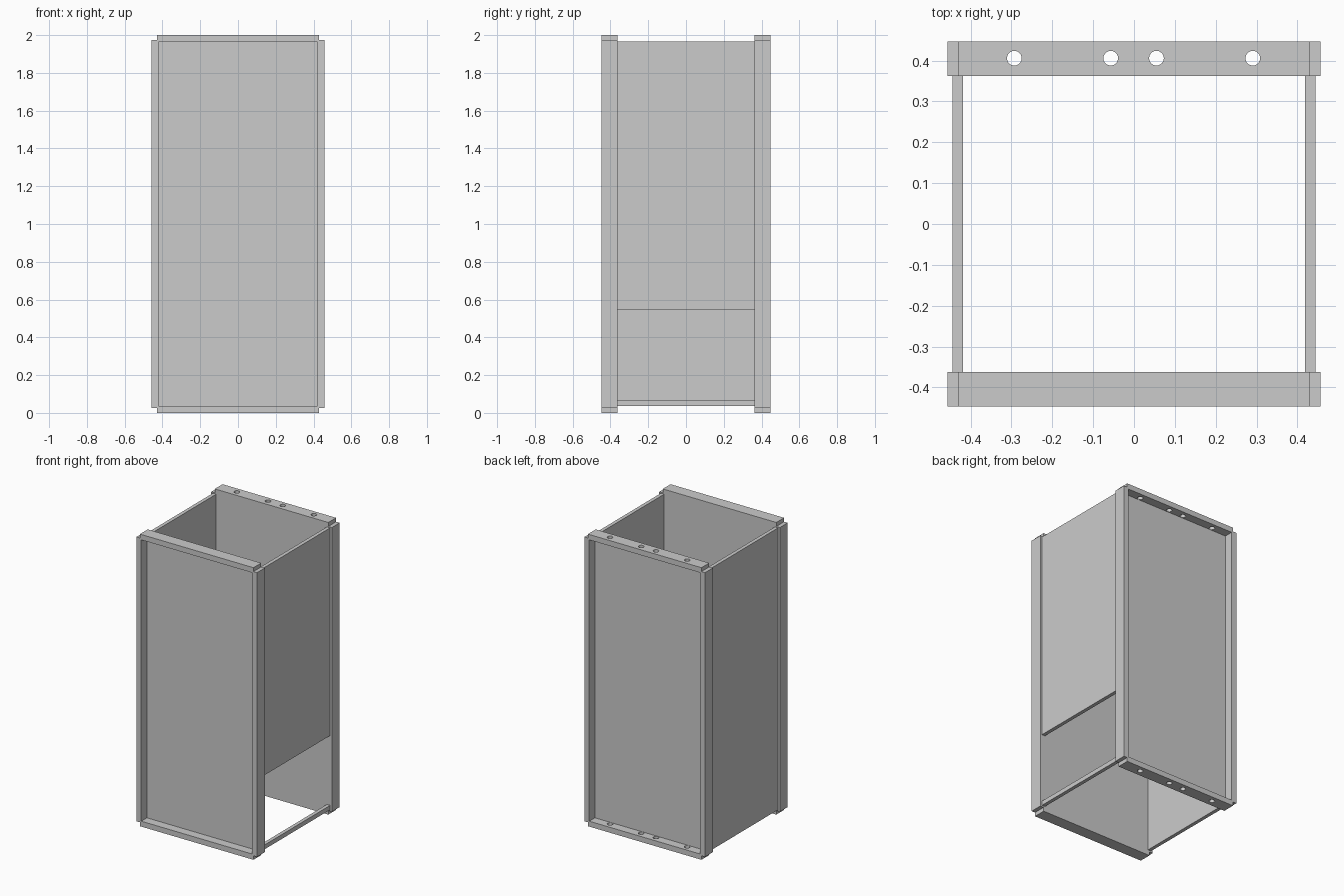
import bpy, bmesh
from mathutils import Matrix, Vector

cube = bpy.data.objects.get("Cube")
if cube:
    bpy.data.objects.remove(cube, do_unlink=True)

HALF_W, HALF_D, HEIGHT = 0.457, 0.447, 2.0
INNER_Y = 0.363      # inner face of front and back trays
RIM = 0.037          # rim thickness
NOTCH = 0.027        # corner notch size
SHEET = 0.023        # tray floor thickness
HOLE_Y, HOLE_R = 0.406, 0.018

grey = bpy.data.materials.new("light_grey")
grey.use_nodes = True
grey.diffuse_color = (0.6, 0.6, 0.6, 1)
grey.node_tree.nodes["Principled BSDF"].inputs["Base Color"].default_value = (0.6, 0.6, 0.6, 1)


def add_object(name, bm):
    bmesh.ops.recalc_face_normals(bm, faces=bm.faces)
    mesh = bpy.data.meshes.new(name)
    bm.to_mesh(mesh)
    bm.free()
    mesh.materials.append(grey)
    obj = bpy.data.objects.new(name, mesh)
    bpy.context.collection.objects.link(obj)
    return obj


def box(name, low, high):
    low, high = Vector(low), Vector(high)
    bm = bmesh.new()
    matrix = Matrix.Translation((low + high) / 2) @ Matrix.Diagonal((high - low).to_4d())
    bmesh.ops.create_cube(bm, size=1, matrix=matrix)
    return add_object(name, bm)


def cut(obj, cutter):
    mod = obj.modifiers.new("cut", "BOOLEAN")
    mod.operation, mod.solver, mod.object = "DIFFERENCE", "EXACT", cutter
    bpy.context.view_layer.update()
    graph = bpy.context.evaluated_depsgraph_get()
    mesh = bpy.data.meshes.new_from_object(obj.evaluated_get(graph))
    obj.modifiers.clear()
    obj.data = mesh
    bpy.data.objects.remove(cutter, do_unlink=True)


def tray(name, side):
    # Panel outline with a square notch at each corner
    w, h = HALF_W, HEIGHT / 2
    corner = [(w, h - NOTCH), (w - NOTCH, h - NOTCH), (w - NOTCH, h)]
    outline = []
    for sx, sz in ((1, 1), (-1, 1), (-1, -1), (1, -1)):
        points = corner if sx * sz > 0 else corner[::-1]
        outline += [(sx * x, sz * z + h) for x, z in points]
    bm = bmesh.new()
    face = bm.faces.new([bm.verts.new((x, side * INNER_Y, z)) for x, z in outline])
    result = bmesh.ops.extrude_face_region(bm, geom=[face])
    moved = [v for v in result["geom"] if isinstance(v, bmesh.types.BMVert)]
    bmesh.ops.translate(bm, verts=moved, vec=(0, side * (HALF_D - INNER_Y), 0))
    obj = add_object(name, bm)
    # Recess that leaves a raised rim
    ys = sorted((side * (INNER_Y + SHEET), side * (HALF_D + 0.1)))
    cut(obj, box("recess_cutter", (RIM - w, ys[0], RIM), (w - RIM, ys[1], HEIGHT - RIM)))
    return obj


front_panel = tray("front_panel", -1)
back_panel = tray("back_panel", 1)

# Mounting holes through the top and bottom rims of the back panel
for x in (-0.293, -0.057, 0.055, 0.291):
    bm = bmesh.new()
    bmesh.ops.create_cone(bm, cap_ends=True, segments=32, radius1=HOLE_R, radius2=HOLE_R,
                          depth=3, matrix=Matrix.Translation((x, HOLE_Y, 1)))
    cut(back_panel, add_object("hole_cutter", bm))

# Side walls, with a low opening on the left
IN_X, OUT_X, BOTTOM, TOP = 0.419, 0.444, 0.037, 1.967
box("right_wall", (-OUT_X, -INNER_Y, BOTTOM), (-IN_X, INNER_Y, TOP))
box("left_wall", (IN_X, -INNER_Y, 0.545), (OUT_X, INNER_Y, TOP))
box("left_sill", (IN_X, -INNER_Y, BOTTOM), (OUT_X, INNER_Y, 0.067))
